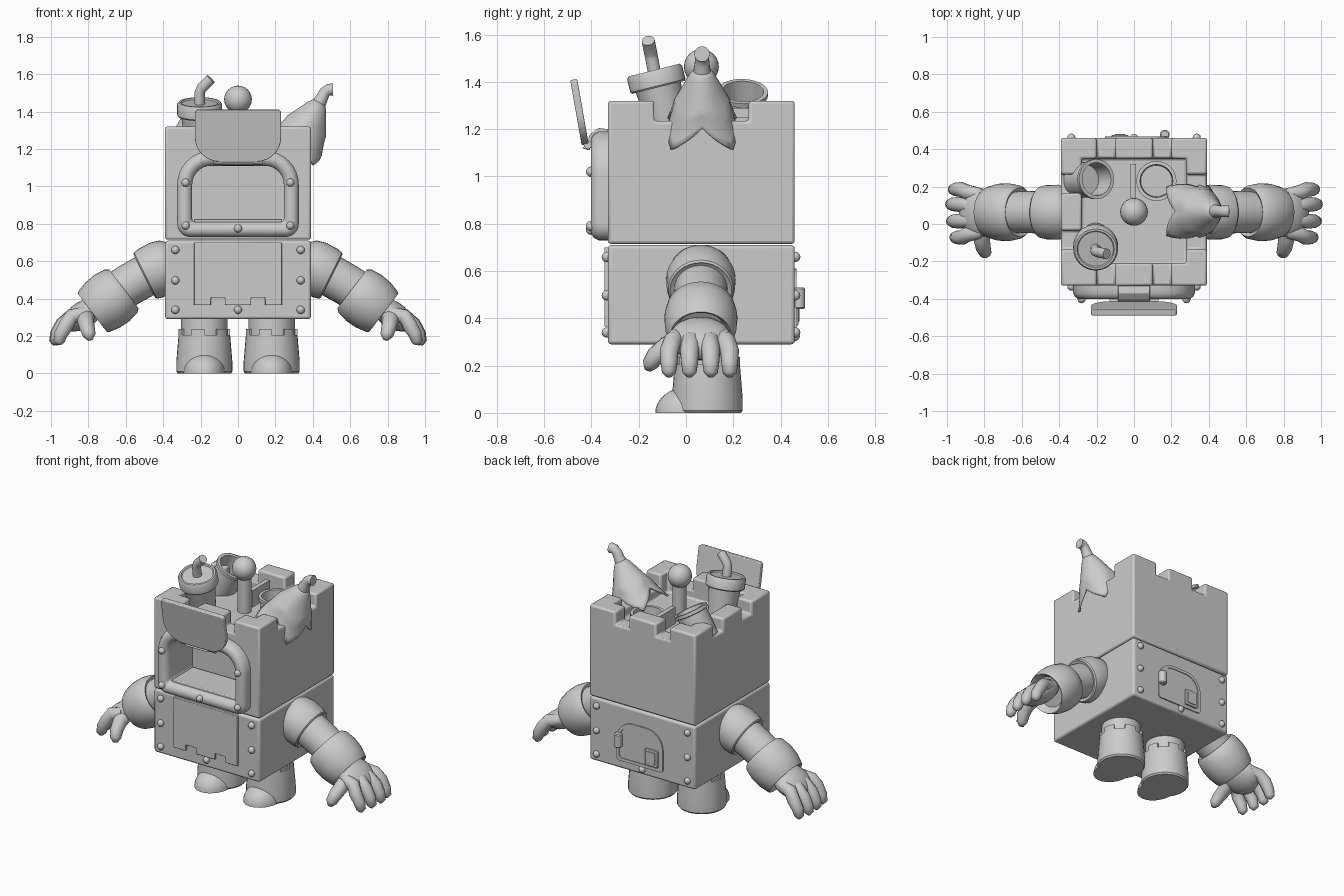
import bpy, bmesh
from math import sin, cos, pi, radians
from mathutils import Vector, Matrix

old = bpy.data.objects.get("Cube")
if old:
    bpy.data.objects.remove(old)

GREY = (0.6, 0.6, 0.6, 1)
mat = bpy.data.materials.new("plain grey")
mat.use_nodes = True
mat.diffuse_color = GREY
mat.node_tree.nodes["Principled BSDF"].inputs["Base Color"].default_value = GREY


def activate(ob):
    bpy.ops.object.select_all(action='DESELECT')
    ob.select_set(True)
    bpy.context.view_layer.objects.active = ob


def add(name, bm, bevel=0, angle=35):
    bmesh.ops.recalc_face_normals(bm, faces=bm.faces)
    me = bpy.data.meshes.new(name)
    bm.to_mesh(me)
    bm.free()
    ob = bpy.data.objects.new(name, me)
    bpy.context.collection.objects.link(ob)
    me.materials.append(mat)
    activate(ob)
    if bevel:
        m = ob.modifiers.new("bevel", 'BEVEL')
        m.width, m.segments, m.limit_method = bevel, 3, 'ANGLE'
    bpy.ops.object.shade_smooth_by_angle(angle=radians(angle))
    return ob


def loft(name, loops, caps=(True, True), bevel=0, angle=35):
    """Join closed loops of points in order, with optional end caps."""
    bm = bmesh.new()
    rows = [[bm.verts.new(p) for p in loop] for loop in loops]
    n = len(rows[0])
    for a, b in zip(rows, rows[1:]):
        for i in range(n):
            bm.faces.new((a[i], a[(i + 1) % n], b[(i + 1) % n], b[i]))
    for row, cap in zip((rows[0], rows[-1]), caps):
        if cap:
            bm.faces.new(row)
    return add(name, bm, bevel, angle)


def box(name, lo, hi, bevel=0):
    bm = bmesh.new()
    bmesh.ops.create_cube(bm, size=1)
    for v in bm.verts:
        v.co = [l + (c + 0.5) * (h - l) for c, l, h in zip(v.co, lo, hi)]
    return add(name, bm, bevel)


def along(a, b):
    d = Vector(b) - Vector(a)
    return Matrix.Translation(a) @ d.to_track_quat('Z', 'Y').to_matrix().to_4x4()


def lathe(name, profile, mx=Matrix(), seg=32, caps=(True, True)):
    """Turn (radius, height) pairs about the z axis of a frame."""
    return loft(name, [[mx @ Vector((r * cos(2 * pi * i / seg), r * sin(2 * pi * i / seg), h))
                        for i in range(seg)] for r, h in profile], caps)


def ball(name, centre, size, mx=Matrix(), seg=24):
    bm = bmesh.new()
    bmesh.ops.create_uvsphere(bm, u_segments=seg, v_segments=seg // 2, radius=1)
    bm.transform(Matrix.Translation(centre) @ mx @ Matrix.Diagonal((*size, 1)))
    return add(name, bm, angle=80)


def tube(name, points, radii, seg=14):
    pts = [Vector(p) for p in points]
    loops = []
    for i, (p, r) in enumerate(zip(pts, radii)):
        d = pts[min(i + 1, len(pts) - 1)] - pts[max(i - 1, 0)]
        side = d.cross(Vector((0, 1, 0.01))).normalized()
        up = side.cross(d).normalized()
        loops.append([p + r * (side * cos(2 * pi * k / seg) + up * sin(2 * pi * k / seg))
                      for k in range(seg)])
    return loft(name, loops, angle=60)


def arch(hw, z0, z1, rt, rb, y, inset=0, cx=0):
    """Upright outline with round top corners and tighter bottom corners."""
    hw, z0, z1 = hw - inset, z0 + inset, z1 - inset
    rt, rb = max(rt - inset, 0.02), max(rb - inset, 0.02)
    corners = ((hw - rt, z1 - rt, rt, 0), (rt - hw, z1 - rt, rt, 1),
               (rb - hw, z0 + rb, rb, 2), (hw - rb, z0 + rb, rb, 3))
    return [(cx + x + r * cos((q + k / 8) * pi / 2), y, z + r * sin((q + k / 8) * pi / 2))
            for x, z, r, q in corners for k in range(9)]


def cut(ob, cutter):
    cutter.hide_render = True
    activate(ob)
    m = ob.modifiers.new("cut", 'BOOLEAN')
    m.operation, m.object, m.solver = 'DIFFERENCE', cutter, 'EXACT'
    bpy.ops.object.modifier_apply(modifier=m.name)
    bpy.data.objects.remove(cutter)


# Castle body: lower block and hollow, notched upper block
box("lower_body", (-.39, -.33, .29), (.39, .46, .71), .015)
upper = box("upper_body", (-.39, -.33, .715), (.39, .46, 1.32))
cut(upper, box("hollow", (-.28, -.21, 1.18), (.28, .35, 1.5)))
for c in (-.15, .15):
    cut(upper, box("notch", (c - .05, -.6, 1.235), (c + .05, .7, 1.5)))
    cut(upper, box("notch", (-.6, c + .015, 1.235), (.6, c + .115, 1.5)))
MOUTH = (.325, .73, 1.19, .18, .07)
cut(upper, loft("mouth_hole", [arch(*MOUTH, y, .065) for y in (-.5, -.12)]))
activate(upper)
bev = upper.modifiers.new("bevel", 'BEVEL')
bev.width, bev.segments = .012, 2
bpy.ops.object.shade_smooth_by_angle(angle=radians(35))

# Mouth frame running back into a recess
section = ((0, -.325), (0, -.37), (.01, -.39), (.028, -.402), (.05, -.402),
           (.07, -.39), (.08, -.37), (.08, -.13))
loft("mouth_frame", [arch(*MOUTH, y, i) for i, y in section], (False, True))
box("mouth_sill", (-.235, -.36, .8), (.235, -.14, .825), .005)

# Open flap and its hinge
flap = loft("flap", [arch(.23, -.28, .0, .005, .13, y) for y in (-.015, .015)], bevel=.005)
flap.matrix_world = Matrix.Translation((0, -.475, 1.41)) @ Matrix.Rotation(radians(10), 4, 'X')
hinge = [(-.33, 1.2), (-.37, 1.205), (-.405, 1.18), (-.425, 1.135), (-.44, 1.12),
         (-.41, 1.11), (-.385, 1.15), (-.33, 1.17)]
loft("hinge", [[(x, y, z) for y, z in hinge] for x in (-.085, .085)], bevel=.005)
lathe("hinge_pin", ((.018, 0), (.018, .26)), along((-.13, -.415, 1.135), (1, -.415, 1.135)), 12)

# Front panel with a notched lower edge
edge = [(-.235, .7), (-.235, .365), (-.145, .365), (-.145, .405), (-.07, .405), (-.07, .365)]
edge += [(-x, z) for x, z in reversed(edge)]
loft("front_panel", [[(x, y, z) for x, z in edge] for y in (-.32, -.345)], bevel=.004)

# Rivets
spots = [(0, -.402, .775), (0, -.33, .34), (0, .46, .325)]
for s in (-1, 1):
    spots += [(s * .28, -.402, z) for z in (1.02, .79)]
    spots += [(s * .335, y, z) for y in (-.335, .462) for z in (.66, .497, .34)]
for p in spots:
    ball("rivet", p, (.022, .022, .022), seg=12)

# Back hatch: raised frame, door, knob and small window
HATCH = (.17, .345, .61, .12, .02)
loft("hatch_frame", [arch(*HATCH, y, i, .015) for i, y in
     ((0, .455), (0, .468), (.02, .468), (.02, .463))])
lathe("hatch_knob", ((.02, 0), (.026, .006), (.026, .084), (.02, .09)),
      along((.165, .478, .44), (.165, .478, 1)), 16)
box("hatch_window", (-.12, .45, .37), (-.03, .475, .48), .004)
box("hatch_pane", (-.105, .45, .385), (-.045, .48, .465), .003)

for s, side in ((1, "left"), (-1, "right")):
    # Leg, boot with a notched rim, and toe cap
    foot = Matrix.Translation((s * .18, .09, 0))
    lathe(side + "_leg", ((.125, .15), (.125, .3)), foot)
    lathe(side + "_boot", ((.142, 0), (.15, .01), (.15, .06), (.138, .205), (.12, .205)), foot)
    for k in range(6):
        arc = [pi / 3 * k + pi / 6 * j / 4 for j in range(5)]
        ring = [(.138, a) for a in arc] + [(.118, a) for a in reversed(arc)]
        loft(side + "_boot_tooth", [[foot @ Vector((r * cos(a), r * sin(a), z)) for r, a in ring]
                                    for z in (.2, .237)])
    dome = [(cos(t * pi / 20), sin(t * pi / 20)) for t in range(10)]
    lathe(side + "_toe_cap", dome, Matrix.Translation((s * .18, .01, 0))
          @ Matrix.Diagonal((.112, .14, .11, 1)))

    # Shoulder cuff, elbow and forearm cuff
    at = lambda x, y, z: Vector((s * x, y, z))
    lathe(side + "_shoulder", ((.11, -.03), (.135, .0), (.147, .05), (.145, .12), (.138, .15),
          (.13, .157), (.115, .15)), along(at(.36, .063, .59), at(.5, .063, .52)))
    tube(side + "_elbow", [at(.42, .063, .56), at(.5, .063, .52), at(.58, .063, .475),
         at(.68, .063, .41)], (.11, .113, .112, .11), 28)
    lathe(side + "_forearm_cuff", ((.1, .02), (.13, 0), (.145, .02), (.155, .08), (.152, .14),
          (.137, .2), (.13, .212), (.12, .205), (.1, .17)),
          along(at(.61, .063, .452), at(.76, .063, .338)))

    # Hand with four fingers and a thumb
    tilt = Matrix.Rotation(s * radians(33), 4, 'Y')
    ball(side + "_palm", at(.825, .06, .315), (.125, .132, .072), tilt)
    for i, (y, tip) in enumerate(((-.072, .962), (.015, .98), (.105, .985), (.185, .97))):
        b = .06 + (y - .06) * .75
        path = [at(.82, b, .32), at(.89, (b + y) / 2, .305), at(tip - .045, y, .26),
                at(tip - .015, y, .21), at(tip - .005, y, .17), at(tip - .008, y, .152)]
        tube(side + "_finger", path, (.038, .04, .04, .036, .03, .012))
    tube(side + "_thumb", [at(.81, -.01, .31), at(.815, -.08, .28), at(.805, -.13, .24),
         at(.795, -.153, .205), at(.79, -.162, .18)], (.045, .045, .04, .034, .014))

# Ball on a post
lathe("post", ((.042, 1.17), (.042, 1.42)), Matrix.Translation((0, .07, 0)), 20)
ball("post_ball", (0, .065, 1.465), (.074, .074, .074))
box("plank", (-.02, .14, 1.17), (.01, .32, 1.29))

# Leaning drink cup with lid and bent straw
cup = along((-.205, -.135, 1.45), (-.205, -.375, 2.42))
lathe("cup", ((.075, -.28), (.1, -.06)), cup)
lathe("cup_lid", ((.1, -.075), (.115, -.075), (.12, -.068), (.12, -.012), (.112, 0), (.1, 0),
      (.095, -.008)), cup)
tube("straw", [(-.205, -.13, 1.42), (-.205, -.145, 1.5), (-.195, -.15, 1.525),
     (-.145, -.16, 1.575)], (.028,) * 4)

# Open cans: one leaning, one upright
can = ((.085, -.2), (.095, -.19), (.095, -.025), (.107, -.02), (.107, 0), (.088, 0), (.08, -.12))
lathe("leaning_can", can, along((-.2, .24, 1.36), (.3, .27, 2.25)))
lathe("upright_can", can, Matrix.Translation((.12, .23, 1.25)))

# Fruit peel hanging over the wall, with a bent stem
peel = along((.435, .068, 1.45), (.435 + .47, .068, 1.45 + .88))
rows = []
for t in range(13):
    u = t / 12
    ring = []
    for k in range(40):
        a = 2 * pi * k / 40 + pi / 4
        wave = abs(((k / 10) % 1) * 2 - 1)
        reach = u * (.21 + .1 * wave * u)
        r = .035 + .075 * min(1, u * 1.5) ** .8 + .055 * u ** 3 * (.4 + wave)
        ring.append(peel @ Vector((r * cos(a), r * sin(a), -reach)))
    rows.append(ring)
skin = loft("fruit_peel", rows, (True, False), angle=60)
solid = skin.modifiers.new("thickness", 'SOLIDIFY')
solid.thickness = .012
tube("peel_stem", [(.425, .068, 1.43), (.45, .068, 1.475), (.465, .068, 1.505),
     (.485, .068, 1.517), (.508, .068, 1.518)], (.04, .032, .03, .031, .033))
